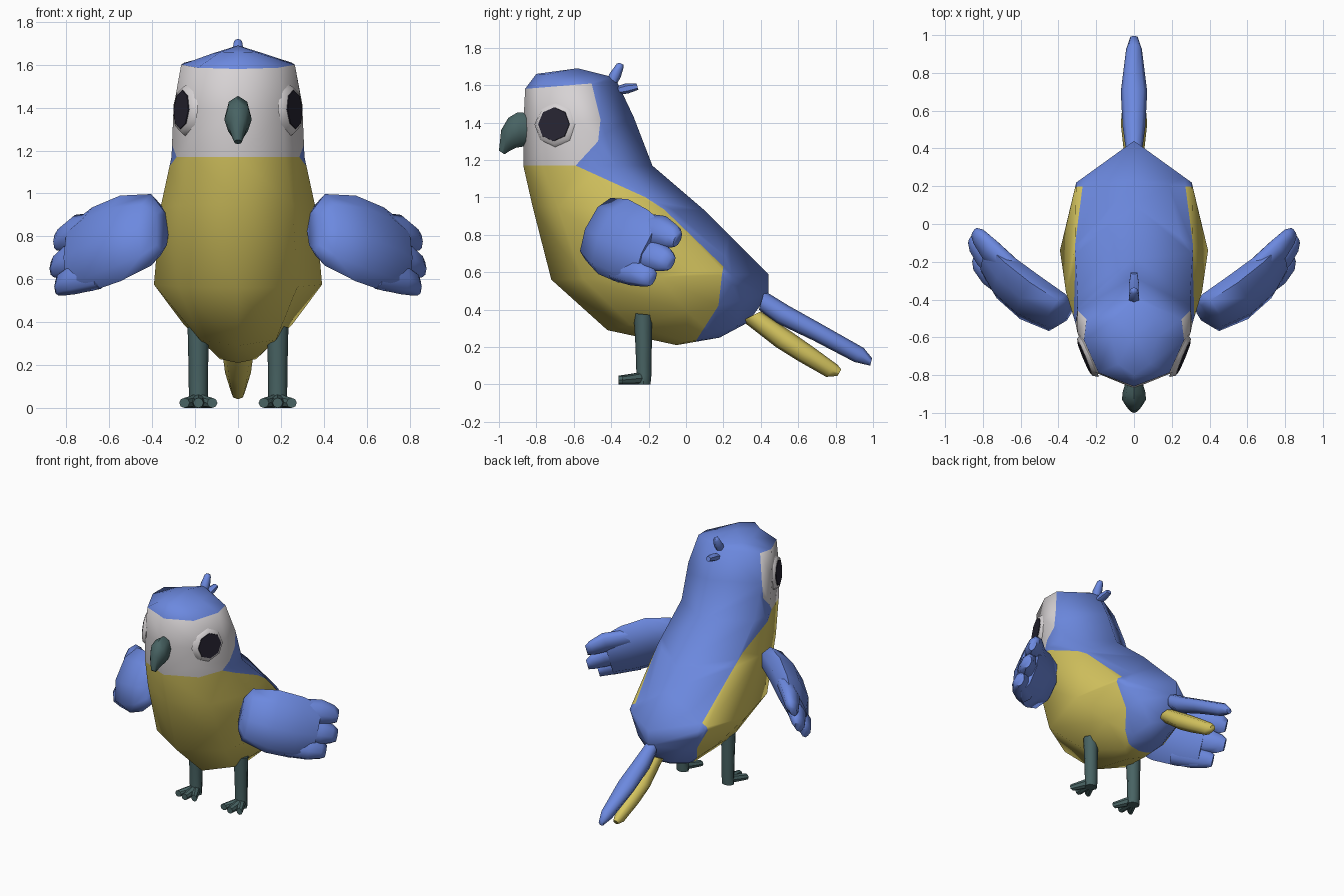
import bpy, bmesh
from math import cos, sin, pi, copysign
from mathutils import Vector as V

cube = bpy.data.objects.get("Cube")
if cube:
    bpy.data.objects.remove(cube, do_unlink=True)


def material(name, rgb):
    m = bpy.data.materials.new(name)
    m.use_nodes = True
    m.diffuse_color = (*rgb, 1)
    m.node_tree.nodes["Principled BSDF"].inputs["Base Color"].default_value = (*rgb, 1)
    return m


BLUE = material("feather_blue", (0.15, 0.25, 0.74))
YELLOW = material("belly_yellow", (0.67, 0.56, 0.115))
WHITE = material("face_white", (0.68, 0.65, 0.66))
TEAL = material("beak_and_leg_teal", (0.065, 0.125, 0.125))
DARK = material("eye_dark", (0.02, 0.018, 0.032))


def finish(name, bm, mats, angle=60):
    bmesh.ops.recalc_face_normals(bm, faces=bm.faces[:])
    mesh = bpy.data.meshes.new(name)
    bm.to_mesh(mesh)
    bm.free()
    for m in mats:
        mesh.materials.append(m)
    ob = bpy.data.objects.new(name, mesh)
    bpy.context.collection.objects.link(ob)
    bpy.ops.object.select_all(action="DESELECT")
    ob.select_set(True)
    bpy.context.view_layer.objects.active = ob
    bpy.ops.object.shade_smooth_by_angle(angle=angle * pi / 180)
    return ob


def section(a, b, side, n, full):
    """Ring of points from a to b; full sets how far the rear corners spread."""
    a, b, side = V(a), V(b), V(side)
    for i in range(n):
        c, s = cos(2 * pi * i / n), sin(2 * pi * i / n)
        if full and -.9 < c < -.1:
            c, s = full - 1.4, copysign(full, s)
        yield (a + b) / 2 + (a - b) / 2 * c + side * s


def loft(rings, n=8):
    """Skin rings, each given as (point, opposite point, side vector, fullness)."""
    bm = bmesh.new()
    loops = [[bm.verts.new(p) for p in section(a, b, side, n, full)]
             for a, b, side, full in rings]
    for p, q in zip(loops, loops[1:]):
        for i in range(n):
            j = (i + 1) % n
            bm.faces.new((p[i], p[j], q[j], q[i]))
    bm.faces.new(loops[0])
    bm.faces.new(loops[-1])
    bmesh.ops.remove_doubles(bm, verts=bm.verts[:], dist=0.0005)
    return bm


def profile(rows, x=0):
    """Rings from side-profile rows: (y, z) to (y, z), half width, optional fullness."""
    return [((x, ay, az), (x, by, bz), (w, 0, 0), full[0] if full else 0)
            for ay, az, by, bz, w, *full in rows]


# Body and head: front point, back point, half width, rear fullness
body = loft(profile([
    (-.58, 1.69, -.58, 1.69, 0),
    (-.80, 1.66, -.40, 1.645, .12, .9),
    (-.86, 1.58, -.37, 1.62, .265, .95),
    (-.87, 1.38, -.28, 1.43, .30, 1),
    (-.87, 1.17, -.18, 1.17, .31, .96),
    (-.82, .95, .10, .93, .36, .87),
    (-.72, .56, .44, .59, .392, .78),
    (-.42, .29, .44, .48, .25, .75),
    (-.05, .21, .33, .33, .12, .72),
    (.18, .25, .18, .25, 0)]))

# Plumage borders, as convex outlines in the side profile
FACE = [(-.95, 1.17), (-.59, 1.17), (-.47, 1.30), (-.46, 1.47), (-.50, 1.609),
        (-.95, 1.573)]
BELLY = [(0, .15), (.16, .40), (.20, .63), (-.02, .85), (-.26, 1.02),
         (-.59, 1.17), (-.95, 1.17)]


def segments(line):
    return list(zip(line, line[1:]))


def overlaps(face, p, q):
    for axis, k in ((1, 0), (2, 1)):
        c = [v.co[axis] for v in face.verts]
        if max(c) < min(p[k], q[k]) or min(c) > max(p[k], q[k]):
            return False
    return True


def inside(c, line):
    return all((q[0] - p[0]) * (c.z - p[1]) - (q[1] - p[1]) * (c.y - p[0]) > 0
               for p, q in segments(line))


for p, q in segments(FACE) + segments(BELLY):
    faces = [f for f in body.faces if overlaps(f, p, q)]
    edges = {e for f in faces for e in f.edges}
    verts = {v for f in faces for v in f.verts}
    bmesh.ops.bisect_plane(body, geom=faces + list(edges) + list(verts), dist=0.005,
                           plane_co=(0, *p), plane_no=(0, q[1] - p[1], p[0] - q[0]))
for f in body.faces:
    c = f.calc_center_median()
    f.material_index = 2 if inside(c, FACE) else 1 if inside(c, BELLY) else 0
finish("body", body, [BLUE, YELLOW, WHITE], 80)

# Beak
finish("beak", loft(profile([
    (-.84, 1.45, -.84, 1.28, .045),
    (-.90, 1.455, -.88, 1.27, .06),
    (-.95, 1.425, -.91, 1.265, .064),
    (-.988, 1.36, -.94, 1.25, .042),
    (-1.0, 1.25, -.97, 1.23, .018)])), [TEAL], 50)

# Tail feathers
finish("tail_upper", loft(profile([
    (.42, .50, .39, .40, .045),
    (.55, .42, .48, .33, .06),
    (.72, .325, .68, .235, .07),
    (.95, .195, .90, .12, .042),
    (.995, .14, .985, .10, .02)])), [BLUE])
finish("tail_lower", loft(profile([
    (.40, .39, .30, .34, .05),
    (.58, .27, .48, .20, .07),
    (.68, .20, .60, .125, .06),
    (.81, .105, .75, .04, .032),
    (.83, .08, .81, .045, .02)])), [YELLOW])

# Crest tufts
finish("crest_upper", loft(profile([
    (-.43, 1.61, -.38, 1.59, .025),
    (-.41, 1.66, -.35, 1.64, .032),
    (-.37, 1.715, -.335, 1.69, .022),
    (-.355, 1.72, -.335, 1.71, .012)]), 6), [BLUE])
finish("crest_lower", loft(profile([
    (-.38, 1.59, -.36, 1.55, .025),
    (-.32, 1.61, -.31, 1.555, .03),
    (-.265, 1.61, -.255, 1.575, .02)]), 6), [BLUE])

# Wing stations: centre x, y, z, half height, half thickness
WING = [(.355, -.47, .83, .10, .05), (.405, -.47, .83, .167, .095),
        (.55, -.39, .79, .20, .11), (.68, -.285, .74, .195, .10),
        (.77, -.19, .70, .165, .065)]
FEATHERS = {
    "upper": [(.64, -.25, .84, .075, .06), (.76, -.14, .82, .08, .06),
              (.82, -.07, .79, .06, .045), (.845, -.045, .775, .04, .025)],
    "middle": [(.66, -.30, .72, .075, .06), (.79, -.17, .69, .08, .06),
               (.84, -.11, .665, .06, .045), (.862, -.08, .65, .04, .025)],
    "lower": [(.64, -.36, .63, .075, .06), (.76, -.27, .605, .075, .06),
              (.82, -.21, .58, .057, .045), (.84, -.18, .565, .04, .025)]}
UP = V((0, .4, 1))


def wing_part(name, rows, s):
    out = V((.67 * s, -.74, 0))
    rings = []
    for x, y, z, h, t in rows:
        c = V((x * s, y, z))
        rings.append((c + UP * h, c - UP * h, out * t, 0))
    finish(name, loft(rings), [BLUE])


def disc(name, centre, normal, r1, r2, depth, mat):
    """Octagonal plate rising along its normal."""
    bm = bmesh.new()
    bmesh.ops.create_cone(bm, cap_ends=True, segments=8, radius1=r1, radius2=r2, depth=depth)
    bmesh.ops.rotate(bm, verts=bm.verts[:],
                     matrix=normal.to_track_quat("Z", "Y").to_matrix())
    bmesh.ops.translate(bm, verts=bm.verts[:], vec=centre)
    finish(name, bm, [mat], 60)


for s, side in ((1, "left"), (-1, "right")):
    # Wings
    wing_part(side + "_wing", WING, s)
    for part, rows in FEATHERS.items():
        wing_part(f"{side}_wing_feather_{part}", rows, s)

    # Eyes
    normal = V((.92 * s, -.38, .06)).normalized()
    eye = V((.248 * s, -.70, 1.39))
    disc(side + "_eye_rim", eye, normal, .125, .105, .03, WHITE)
    disc(side + "_eye", eye + normal * .015, normal, .092, .09, .009, DARK)

    # Legs
    x = .185 * s
    finish(side + "_leg", loft(profile([
        (-.28, .38, -.18, .37, .05),
        (-.27, .20, -.183, .20, .046),
        (-.265, .05, -.185, .05, .044),
        (-.265, 0, -.19, 0, .044)], x)), [TEAL], 50)

    # Toes: fan of three
    for label, spread in (("inner", -.065), ("middle", 0), ("outer", .065)):
        reach = -.36 if spread == 0 else -.34
        rings = []
        for t, h, w in ((0, .07, .034), (.6, .055, .03), (1, .047, .024)):
            px, py = x + spread * t * s, -.22 + (reach + .22) * t
            rings.append(((px, py, h), (px, py, 0), (w, 0, 0), 0))
        finish(f"{side}_toe_{label}", loft(rings), [TEAL], 40)
